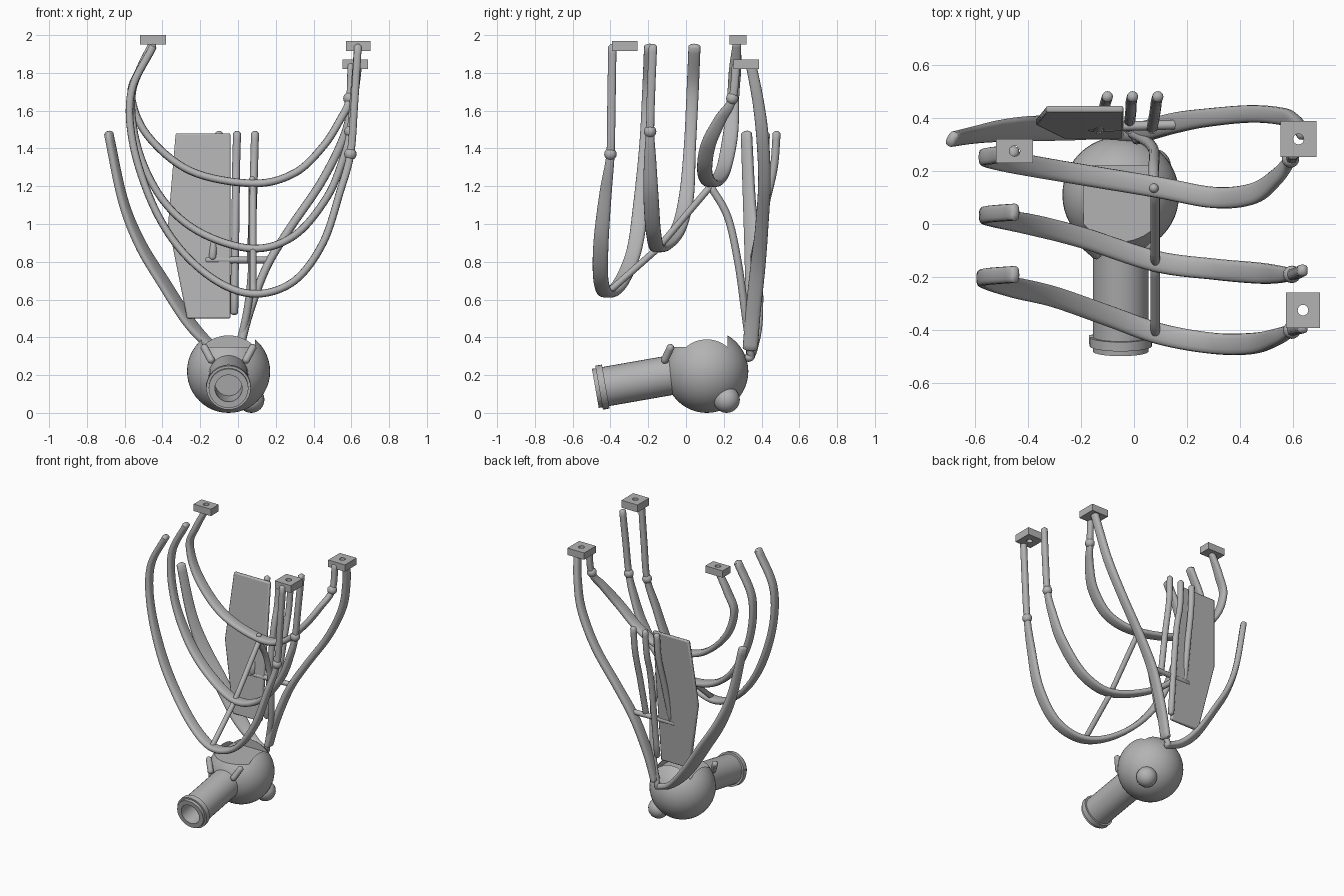
import bpy, math
from mathutils import Vector

cube = bpy.data.objects.get("Cube")
if cube:
    bpy.data.objects.remove(cube, do_unlink=True)

grey = bpy.data.materials.new("plain_grey")
grey.use_nodes = True
grey.diffuse_color = (0.45, 0.45, 0.45, 1)
grey.node_tree.nodes["Principled BSDF"].inputs["Base Color"].default_value = (0.45, 0.45, 0.45, 1)


def finish(ob, name, angle=35):
    ob.name = name
    ob.data.materials.clear()
    ob.data.materials.append(grey)
    bpy.ops.object.select_all(action='DESELECT')
    ob.select_set(True)
    bpy.context.view_layer.objects.active = ob
    bpy.ops.object.shade_smooth_by_angle(angle=math.radians(angle))
    return ob


def mesh(name, verts, faces):
    me = bpy.data.meshes.new(name)
    me.from_pydata(verts, [], faces)
    ob = bpy.data.objects.new(name, me)
    bpy.context.collection.objects.link(ob)
    return ob


def cut(ob, cutter):
    cutter.hide_render = True
    mod = ob.modifiers.new("cut", 'BOOLEAN')
    mod.operation, mod.object, mod.solver = 'DIFFERENCE', cutter, 'EXACT'
    bpy.context.view_layer.objects.active = ob
    bpy.ops.object.modifier_apply(modifier=mod.name)
    bpy.data.objects.remove(cutter, do_unlink=True)


def box(centre, size):
    bpy.ops.mesh.primitive_cube_add(size=1, location=centre)
    ob = bpy.context.object
    ob.scale = size
    bpy.ops.object.transform_apply(location=False, rotation=False, scale=True)
    return ob


def ball(name, centre, r, seg=24):
    bpy.ops.mesh.primitive_uv_sphere_add(segments=seg, ring_count=seg // 2, radius=r, location=centre)
    return finish(bpy.context.object, name)


def cylinder(a, b, r, sides=32):
    a, b = Vector(a), Vector(b)
    bpy.ops.mesh.primitive_cylinder_add(vertices=sides, radius=r, depth=(b - a).length, location=(a + b) / 2)
    ob = bpy.context.object
    ob.rotation_euler = (b - a).to_track_quat('Z', 'Y').to_euler()
    return ob


def spline(pts, steps):
    # Catmull-Rom through the points, any number of components
    pts = [tuple(2 * a - b for a, b in zip(pts[0], pts[1]))] + pts + \
          [tuple(2 * a - b for a, b in zip(pts[-1], pts[-2]))]
    out = []
    for p0, p1, p2, p3 in zip(pts, pts[1:], pts[2:], pts[3:]):
        for s in range(steps):
            t = s / steps
            out.append([b + 0.5 * t * (c - a + t * (2 * a - 5 * b + 4 * c - d + t * (3 * (b - c) + d - a)))
                        for a, b, c, d in zip(p0, p1, p2, p3)])
    return out + [list(pts[-2])]


def strap(name, pts, thick, ref=(0, 1, 0), steps=8, sides=16, power=0.7):
    # Sweeps a rounded section; each point is x, y, z, half width along ref
    path = spline(pts, steps)
    pos = [Vector(p[:3]) for p in path]
    last = len(pos) - 1
    rings = []
    for i, p in enumerate(pos):
        t = (pos[min(i + 1, last)] - pos[max(i - 1, 0)]).normalized()
        w = Vector(ref)
        w = (w - t * w.dot(t)).normalized()
        rings.append((p, t, w, t.cross(w), path[i][3], 1))
    # rounded tips
    for k, shrink in ((0.006, 0.75), (0.012, 0.4)):
        p, t, w, n, h, _ = rings[0] if k < 0.01 else rings[1]
        first = (pos[0] - t * k, t, w, n, h, shrink)
        p, t, w, n, h, _ = rings[-1]
        rings = [first] + rings + [(pos[-1] + t * k, t, w, n, h, shrink)]
    verts, faces = [], []
    for p, t, w, n, h, k in rings:
        for j in range(sides):
            a = 2 * math.pi * j / sides
            c, s = math.cos(a), math.sin(a)
            c = math.copysign(abs(c) ** power, c)
            s = math.copysign(abs(s) ** power, s)
            verts.append(p + w * (h * c * k) + n * (min(thick, h) * s * k))
    for i in range(len(rings) - 1):
        for j in range(sides):
            a, b = i * sides + j, i * sides + (j + 1) % sides
            faces.append((a, b, b + sides, a + sides))
    faces.append(tuple(reversed(range(sides))))
    faces.append(tuple(range(len(verts) - sides, len(verts))))
    return finish(mesh(name, verts, faces), name, 50)


def rod(name, pts, r, ref=(1, 0, 0)):
    return strap(name, [(*p, r) for p in pts], r, ref, 6, 12, 1)


# Hub: ball with a flat-bottomed notch on top
hub = ball("hub_ball", (-0.05, 0.11, 0.22), 0.22, 48)
cut(hub, box((-0.05, 0.06, 0.5), (0.28, 0.32, 0.3)))
finish(hub, "hub_ball", 30)
ball("small_ball", (0.07, 0.215, 0.07), 0.07)

# Tilted barrel with collar and bored end
def along(y):
    return Vector((-0.05, y, 0.205 + 0.175 * (y + 0.05)))

barrel = cylinder(along(0.02), along(-0.48), 0.105)
collar = cylinder(along(-0.425), along(-0.46), 0.118)
for part, name in ((barrel, "barrel"), (collar, "barrel_collar")):
    cut(part, cylinder(along(-0.3), along(-0.6), 0.072))
    finish(part, name)

# Collar lug and two pegs where the barrel meets the hub
finish(box((-0.155, -0.435, 0.14), (0.03, 0.035, 0.04)), "collar_lug")
for side, name in ((-1, "right_peg"), (1, "left_peg")):
    rod(name, [(-0.05 + side * 0.09, -0.115, 0.275), (-0.05 + side * 0.13, -0.08, 0.35)], 0.02)

# Three hoop ribs
N, M, W = 0.022, 0.032, 0.04
strap("front_rib", [(-0.45, -0.19, 1.94, M), (-0.565, -0.2, 1.7, M), (-0.555, -0.215, 1.42, M),
                    (-0.45, -0.24, 1.1, W), (-0.3, -0.275, 0.86, W), (-0.1, -0.345, 0.69, W),
                    (0.1, -0.415, 0.63, W), (0.3, -0.45, 0.7, W), (0.45, -0.45, 0.9, W),
                    (0.54, -0.425, 1.17, M), (0.595, -0.4, 1.37, N), (0.615, -0.395, 1.62, N),
                    (0.635, -0.39, 1.94, N)], 0.02)
strap("middle_rib", [(-0.45, 0.045, 1.94, M), (-0.56, 0.035, 1.7, M), (-0.53, 0.02, 1.4, M),
                     (-0.4, 0.0, 1.13, W), (-0.2, -0.05, 0.955, W), (0.08, -0.14, 0.87, W),
                     (0.3, -0.17, 0.94, W), (0.47, -0.185, 1.14, W), (0.555, -0.19, 1.34, M),
                     (0.595, -0.19, 1.49, N), (0.615, -0.185, 1.7, N), (0.635, -0.175, 1.94, N)], 0.02)
strap("rear_rib", [(-0.45, 0.27, 1.96, N), (-0.52, 0.26, 1.82, M), (-0.565, 0.25, 1.68, M),
                   (-0.48, 0.235, 1.47, W), (-0.25, 0.195, 1.28, W), (0.08, 0.14, 1.215, W),
                   (0.3, 0.1, 1.27, W), (0.45, 0.115, 1.41, W), (0.54, 0.18, 1.55, M),
                   (0.59, 0.245, 1.66, N), (0.6, 0.265, 1.84, N)], 0.02)
for name, p in (("front_joint", (0.595, -0.4, 1.37)), ("middle_joint", (0.595, -0.19, 1.49)),
                ("rear_joint", (0.59, 0.245, 1.665))):
    ball(name, p, 0.033, 16)

# Back leg and free prong rising from the hub
strap("back_leg", [(0.01, 0.34, 0.34, W), (0.06, 0.355, 0.53, W), (0.15, 0.38, 0.77, W),
                   (0.27, 0.4, 0.97, 0.035), (0.44, 0.415, 1.22, 0.033), (0.56, 0.405, 1.46, 0.033),
                   (0.61, 0.38, 1.66, 0.03), (0.635, 0.345, 1.84, 0.028)], 0.022)
strap("free_prong", [(0.0, 0.335, 0.29, N), (-0.12, 0.35, 0.34, M), (-0.25, 0.36, 0.47, 0.05),
                     (-0.4, 0.36, 0.7, 0.052), (-0.52, 0.35, 0.9, 0.045), (-0.61, 0.335, 1.13, 0.035),
                     (-0.685, 0.32, 1.48, 0.03)], 0.02, (0.5, 1, 0.35))

# Drilled mounting blocks
for name, c, size in (("right_block", (-0.45, 0.275, 1.975), (0.14, 0.09, 0.05)),
                      ("left_rear_block", (0.62, 0.32, 1.845), (0.135, 0.135, 0.05)),
                      ("left_front_block", (0.637, -0.325, 1.942), (0.13, 0.135, 0.054))):
    block = box(c, size)
    x, y, z = c
    cut(block, cylinder((x, y, z - 0.1), (x, y, z + 0.1), 0.02, 20))
    finish(block, name)

# Leaning back panel
outline = [(-0.33, 1.48), (-0.04, 1.48), (-0.04, 0.5), (-0.27, 0.5), (-0.37, 1.0)]
lean = lambda z: 0.335 + 0.1 * (z - 0.5)
n = len(outline)
verts = [(x, lean(z) + d, z) for d in (-0.013, 0.013) for x, z in outline]
faces = [tuple(range(n)), tuple(reversed(range(n, 2 * n)))]
faces += [(i, i + n, (i + 1) % n + n, (i + 1) % n) for i in range(n)]
panel = finish(mesh("back_panel", verts, faces), "back_panel")
bevel = panel.modifiers.new("soft_edges", 'BEVEL')
bevel.width, bevel.segments = 0.008, 2

# Three upright bars and their cross bar
for name, top, low, z in (("right_bar", -0.1, -0.135, 0.82), ("middle_bar", -0.005, -0.02, 0.53),
                          ("left_bar", 0.09, 0.068, 0.8)):
    rod(name, [(top, 0.48, 1.48), (top - 0.005, 0.465, 1.3), ((top + low) / 2, 0.42, 1.1), (low, 0.36, z)], 0.021)
rod("cross_bar", [(-0.165, 0.365, 0.81), (0.18, 0.375, 0.81)], 0.018, (0, 0, 1))

# Thin braces tying the ribs to the hub
rod("lower_brace", [(0.08, -0.41, 0.64), (0.08, -0.15, 0.87)], 0.018)
rod("upper_brace", [(0.08, -0.15, 0.87), (0.08, 0.13, 1.2)], 0.018)
rod("hub_brace", [(0.075, 0.13, 1.2), (0.075, 0.22, 1.04), (0.075, 0.275, 0.8),
                  (0.05, 0.31, 0.55), (-0.01, 0.345, 0.29)], 0.02)
ball("brace_knob", (0.075, 0.135, 1.235), 0.018, 12)
